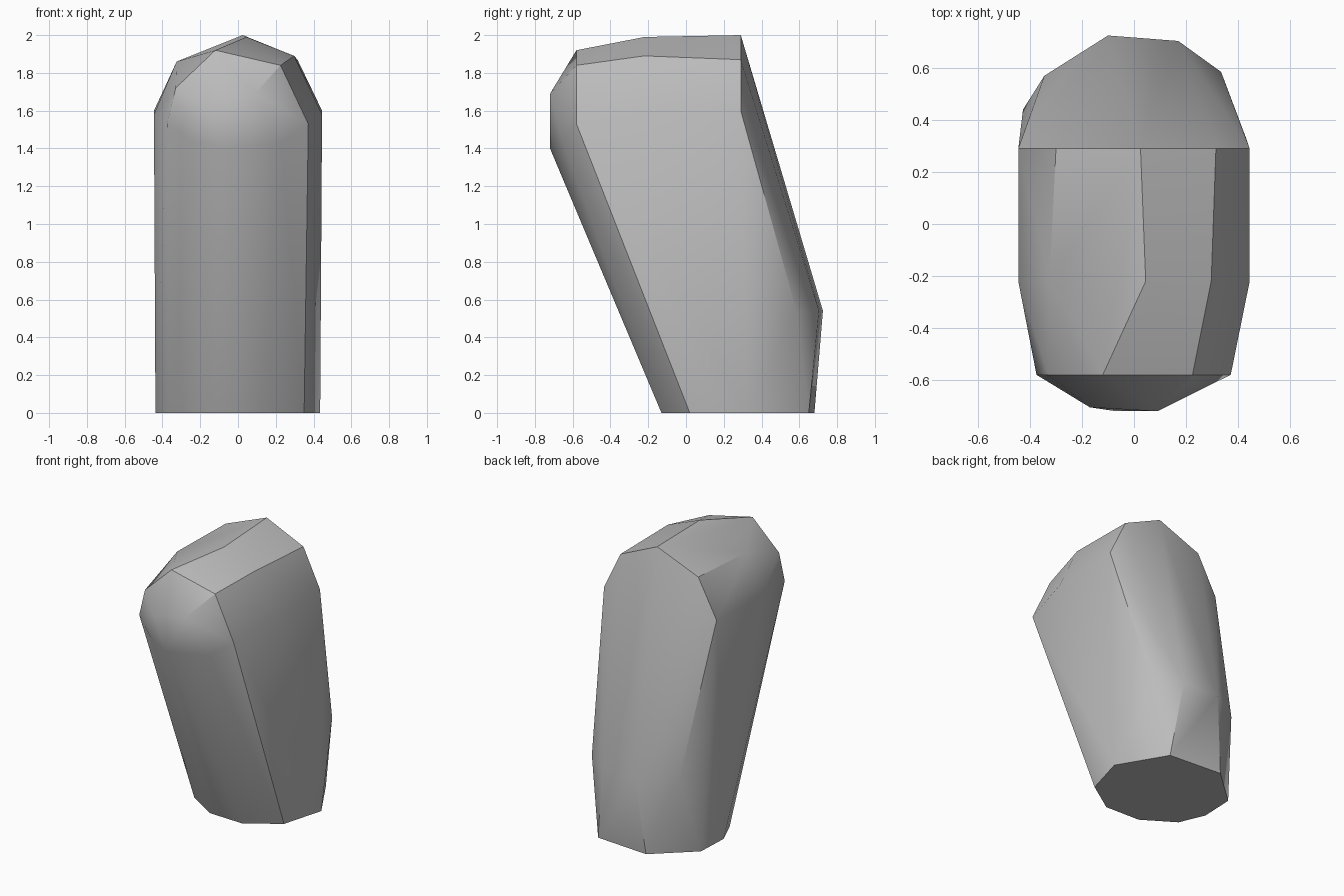
import bpy
import bmesh
import math

# Remove the default object
default_cube = bpy.data.objects.get("Cube")
if default_cube:
    bpy.data.objects.remove(default_cube, do_unlink=True)


def make_material(name, colour):
    material = bpy.data.materials.new(name)
    material.use_nodes = True
    material.diffuse_color = colour
    shader = material.node_tree.nodes["Principled BSDF"]
    shader.inputs["Base Color"].default_value = colour
    shader.inputs["Roughness"].default_value = 0.8
    return material


def level_section(z, outline):
    """Horizontal cross-section from (x, y) corners."""
    return [(x, y, z) for x, y in outline]


def upright_section(y, outline):
    """Vertical cross-section, parallel to the front, from (x, z) corners."""
    return [(x, y, z) for x, z in outline]


def hull_object(name, points, material):
    """Wrap the cross-sections in a faceted convex skin."""
    bm = bmesh.new()
    for point in points:
        bm.verts.new(point)
    result = bmesh.ops.convex_hull(bm, input=bm.verts[:])
    spare = {item for key in ("geom_interior", "geom_unused") for item in result[key]
             if isinstance(item, bmesh.types.BMVert)}
    bmesh.ops.delete(bm, geom=list(spare), context="VERTS")
    bmesh.ops.dissolve_limit(bm, angle_limit=math.radians(1),
                             verts=bm.verts[:], edges=bm.edges[:])
    bmesh.ops.recalc_face_normals(bm, faces=bm.faces[:])

    mesh = bpy.data.meshes.new(name)
    bm.to_mesh(mesh)
    bm.free()
    mesh.materials.append(material)
    obj = bpy.data.objects.new(name, mesh)
    bpy.context.collection.objects.link(obj)
    return obj


# Flat foot, nine-sided
foot = level_section(0, [
    (-.14, -.12), (.125, -.13), (.35, .02), (.435, .32), (.24, .65),
    (-.16, .68), (-.427, .44), (-.437, .2), (-.36, .02)])

# Bulge low on the back
back_bulge = level_section(.54, [
    (.335, .585), (.17, .704), (-.1, .725), (-.345, .57)])

# Crown, from the back rim to the front rim
back_rim = upright_section(.29, [
    (-.445, 1.6), (-.3, 1.87), (.025, 2), (.315, 1.87), (.445, 1.6)])
middle_rim = upright_section(-.22, [
    (-.445, 1.58), (-.325, 1.86), (.045, 1.99), (.297, 1.89), (.445, 1.58)])
front_rim = upright_section(-.58, [
    (-.375, 1.53), (-.33, 1.72), (-.12, 1.92), (.225, 1.84), (.372, 1.53)])

# Blunt nose
nose = upright_section(-.72, [(-.07, 1.4), (.09, 1.69)])
nose += upright_section(-.705, [(-.17, 1.63)])
nose += upright_section(-.65, [(-.24, 1.44), (.23, 1.43)])

stone_grey = make_material("stone grey", (.5, .5, .5, 1))
sections = foot + back_bulge + back_rim + middle_rim + front_rim + nose
stone = hull_object("leaning_stone", sections, stone_grey)

# Smooth the gentle facets and keep the hard breaks sharp
bpy.ops.object.select_all(action="DESELECT")
stone.select_set(True)
bpy.context.view_layer.objects.active = stone
bpy.ops.object.shade_smooth_by_angle(angle=math.radians(30))
